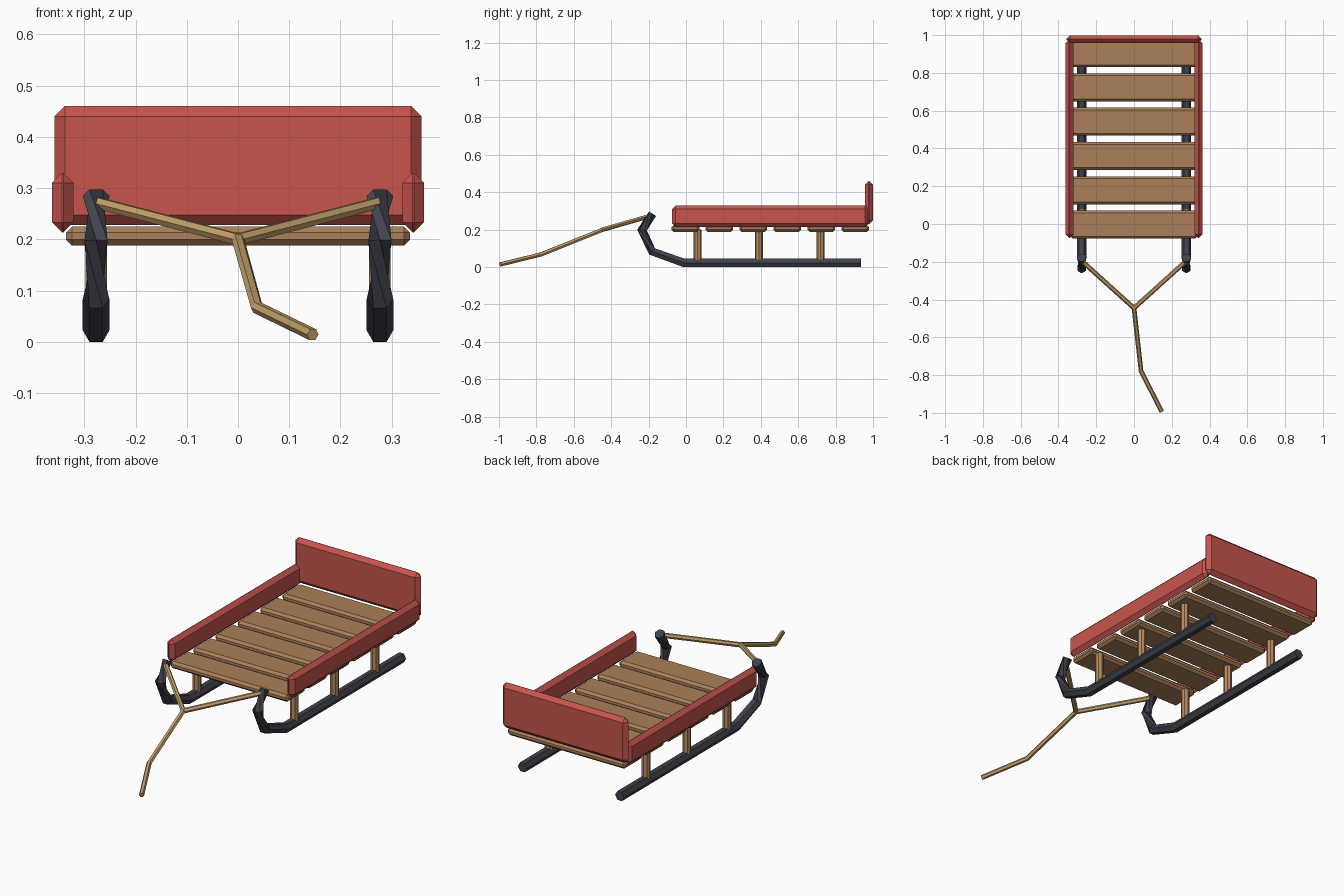
import bpy, bmesh
from mathutils import Vector
from math import cos, sin, tau

if "Cube" in bpy.data.objects:
    bpy.data.objects.remove(bpy.data.objects["Cube"])


def material(name, rgb):
    m = bpy.data.materials.new(name)
    m.diffuse_color = (*rgb, 1)
    m.use_nodes = True
    m.node_tree.nodes["Principled BSDF"].inputs["Base Color"].default_value = m.diffuse_color
    return m


RED = material("red_paint", (0.57, 0.09, 0.075))
WOOD = material("slat_wood", (0.41, 0.215, 0.1))
POST = material("post_wood", (0.48, 0.26, 0.12))
METAL = material("dark_metal", (0.05, 0.055, 0.07))
ROPE = material("rope", (0.54, 0.35, 0.145))


def finish(name, bm, mat):
    bmesh.ops.recalc_face_normals(bm, faces=bm.faces[:])
    me = bpy.data.meshes.new(name)
    bm.to_mesh(me)
    bm.free()
    me.materials.append(mat)
    ob = bpy.data.objects.new(name, me)
    bpy.context.collection.objects.link(ob)
    return ob


def board(name, lo, hi, bevel, mat):
    """Chamfered box between two corners."""
    lo, hi = Vector(lo), Vector(hi)
    bm = bmesh.new()
    bmesh.ops.create_cube(bm, size=1)
    for v in bm.verts:
        v.co = (lo + hi) / 2 + v.co * (hi - lo)
    bmesh.ops.bevel(bm, geom=bm.edges[:], offset=bevel, segments=1,
                    affect='EDGES', profile=0.5)
    return finish(name, bm, mat)


def tube(name, path, radius, mat, sides=6):
    """Low-poly tube along a path of points."""
    pts = [Vector(p) for p in path]
    bm = bmesh.new()
    rings = []
    for i, p in enumerate(pts):
        t = Vector()
        if i > 0:
            t += (p - pts[i - 1]).normalized()
        if i < len(pts) - 1:
            t += (pts[i + 1] - p).normalized()
        t.normalize()
        ref = Vector((1, 0, 0)) if abs(t.z) > 0.9 else Vector((0, 0, 1))
        a = t.cross(ref).normalized()
        b = t.cross(a)
        rings.append([bm.verts.new(p + radius * (a * cos(tau * k / sides) + b * sin(tau * k / sides)))
                      for k in range(sides)])
    for r, s in zip(rings, rings[1:]):
        for k in range(sides):
            n = (k + 1) % sides
            bm.faces.new((r[k], r[n], s[n], s[k]))
    bm.faces.new(rings[0])
    bm.faces.new(rings[-1])
    return finish(name, bm, mat)


# Seat slats
for i in range(6):
    y = -0.003 + 0.1815 * i
    board(f"seat_slat_{i + 1}", (-0.336, y - 0.074, 0.188), (0.336, y + 0.074, 0.225), 0.012, WOOD)

# Back board
board("back_board", (-0.358, 0.957, 0.228), (0.358, 0.999, 0.46), 0.02, RED)

RUNNER = [(0.935, 0.0225), (-0.012, 0.0225), (-0.181, 0.083), (-0.235, 0.197), (-0.179, 0.285)]
FORK = (0, -0.445, 0.2)

for side, s in (("left", -1), ("right", 1)):
    # Side rail
    x0, x1 = sorted((s * 0.321, s * 0.363))
    board(f"{side}_rail", (x0, -0.075, 0.213), (x1, 0.977, 0.33), 0.02, RED)
    # Curled runner
    tube(f"{side}_runner", [(s * 0.277, y, z) for y, z in RUNNER], 0.026, METAL)
    # Posts between runner and slats
    for i, y in enumerate((0.062, 0.39, 0.72)):
        tube(f"{side}_post_{i + 1}", [(s * 0.277, y, 0.025), (s * 0.277, y, 0.2)], 0.021, POST, 8)
    # Rope arm to the runner tip
    tube(f"{side}_rope", [(s * 0.277, -0.195, 0.272), FORK], 0.0125, ROPE)

# Trailing pull rope
tube("pull_rope", [FORK, (0.037, -0.776, 0.067), (0.146, -0.993, 0.014)], 0.0125, ROPE)
